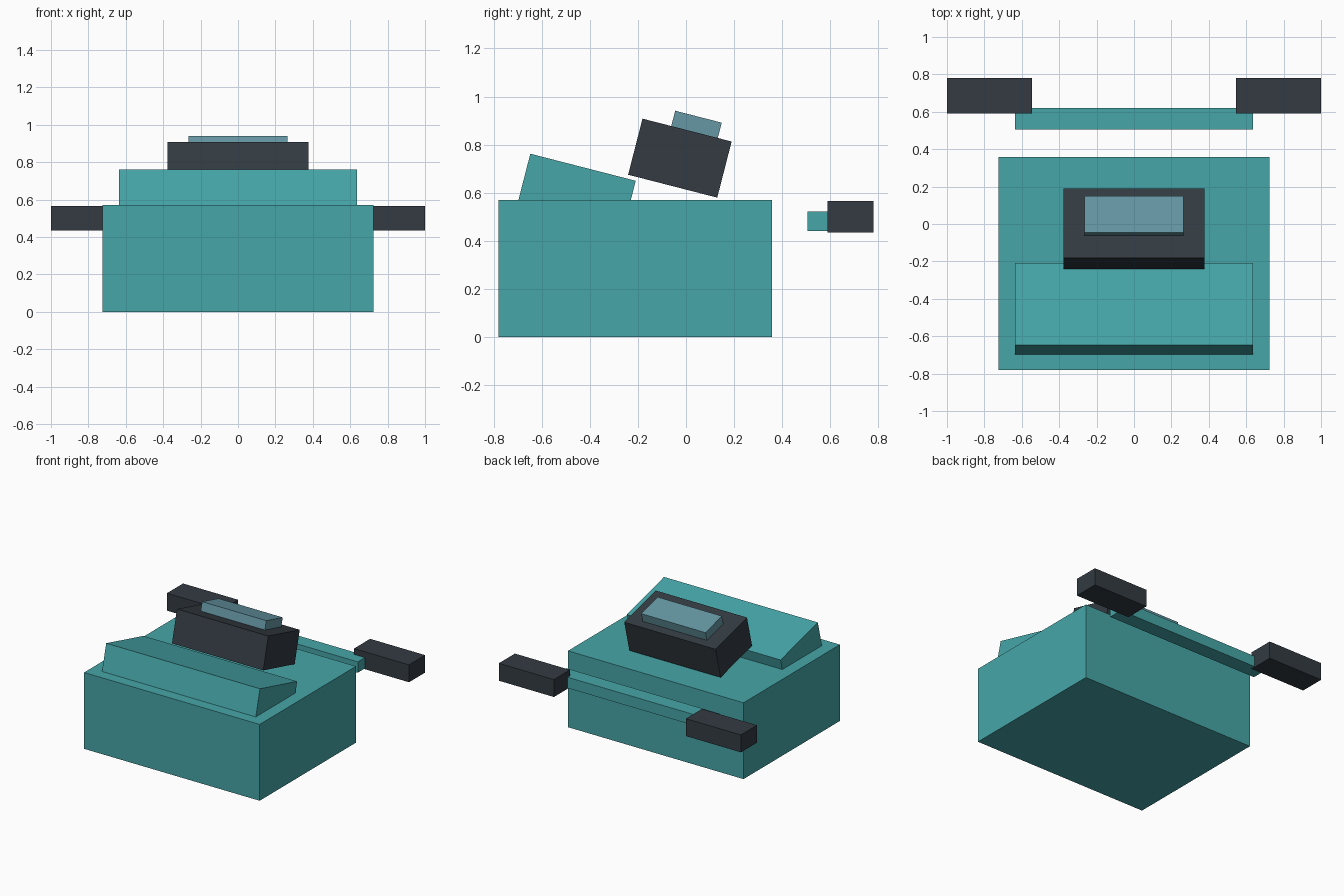
import bpy, bmesh, math
from mathutils import Matrix, Vector

if "Cube" in bpy.data.objects:
    bpy.data.objects.remove(bpy.data.objects["Cube"])


def material(name, rgb):
    m = bpy.data.materials.new(name)
    lin = [((c / 255 + 0.055) / 1.055) ** 2.4 for c in rgb]
    m.diffuse_color = (*lin, 1)
    m.use_nodes = True
    m.node_tree.nodes["Principled BSDF"].inputs["Base Color"].default_value = m.diffuse_color
    return m


TEAL = material("teal", (70, 166, 168))
DARK = material("dark_slate", (51, 59, 66))
GLASS = material("screen_blue", (101, 151, 163))
TILT = math.radians(-14.4)


def box(name, center, size, mat, tilt=0.0):
    bm = bmesh.new()
    bmesh.ops.create_cube(bm, size=1)
    bmesh.ops.scale(bm, vec=Vector(size), verts=bm.verts)
    mesh = bpy.data.meshes.new(name)
    bm.transform(Matrix.Translation(center) @ Matrix.Rotation(tilt, 4, 'X'))
    bm.to_mesh(mesh)
    bm.free()
    mesh.materials.append(mat)
    ob = bpy.data.objects.new(name, mesh)
    bpy.context.collection.objects.link(ob)
    return ob


def tilted_box(name, y, z, size, mat):
    # placed by its upper front edge, sloping down to the back
    offset = Matrix.Rotation(TILT, 4, 'X') @ Vector((0, size[1] / 2, -size[2] / 2))
    return box(name, Vector((0, y, z)) + offset, size, mat, TILT)


# main body
box("body", (0, -0.2115, 0.285), (1.45, 1.137, 0.57), TEAL)

# sloped panel sunk into the body, display housing and screen
tilted_box("sloped_panel", -0.648, 0.762, (1.27, 0.453, 0.24), TEAL)
tilted_box("display_housing", -0.181, 0.908, (0.754, 0.383, 0.241), DARK)
tilted_box("screen", -0.045, 0.941, (0.53, 0.2, 0.07), GLASS)

# rear handle bar with a grip at each end
box("handle_bar", (0, 0.563, 0.481), (1.27, 0.113, 0.081), TEAL)
for side, label in ((-1, "left"), (1, "right")):
    box(label + "_grip", (side * 0.7725, 0.685, 0.5), (0.455, 0.19, 0.13), DARK)
